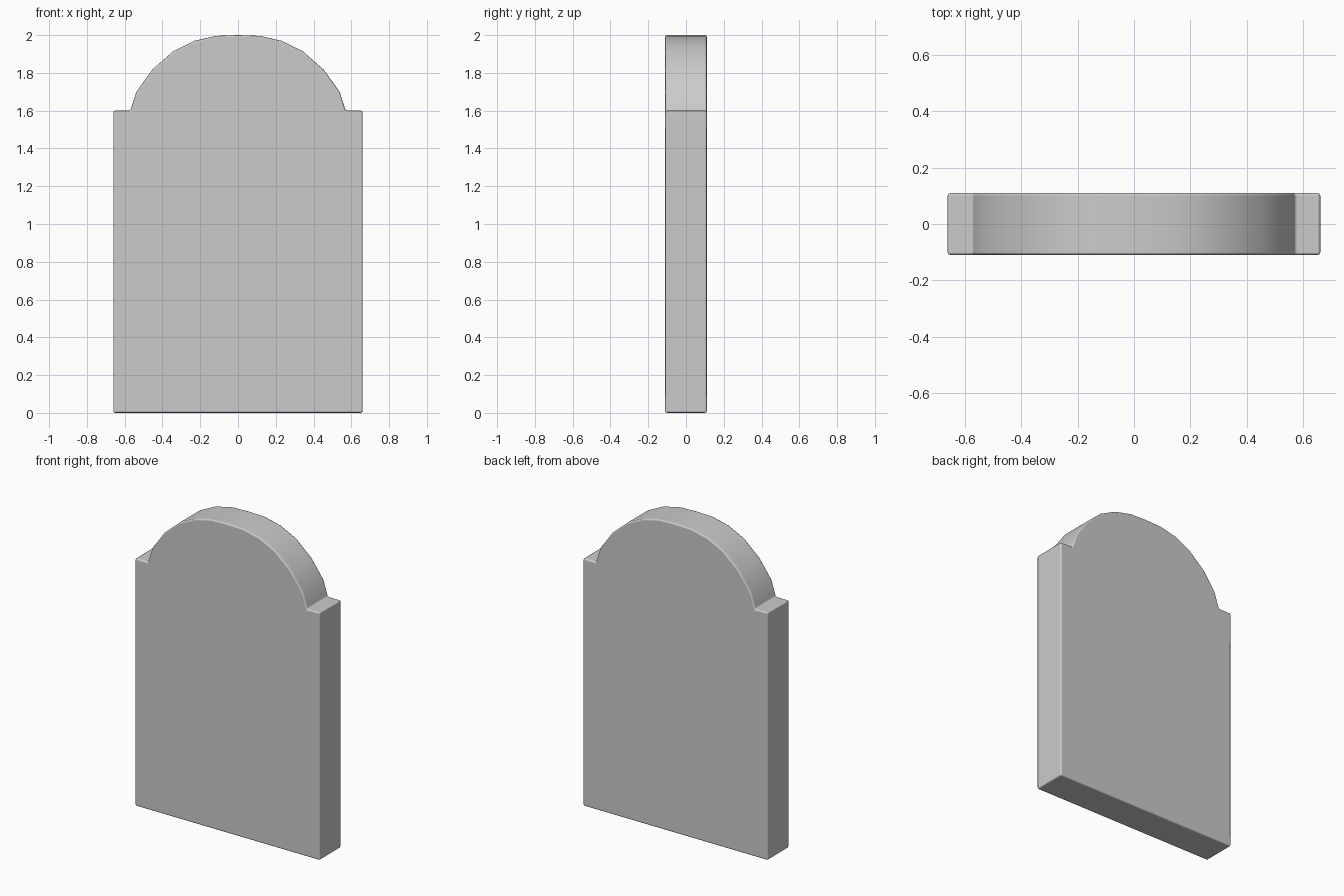
import bpy, bmesh

if "Cube" in bpy.data.objects:
    bpy.data.objects.remove(bpy.data.objects["Cube"])

HALF_DEPTH = 0.11

# Right half of the outline, from the base up to the crown of the arch
half = [(0.66, 0), (0.66, 1.6), (0.57, 1.6), (0.538, 1.7), (0.453, 1.818),
        (0.342, 1.915), (0.23, 1.97), (0.115, 1.996)]
outline = half + [(0, 2.0)] + [(-x, z) for x, z in reversed(half)]

# Slab: extrude the outline from front to back
bm = bmesh.new()
face = bm.faces.new([bm.verts.new((x, -HALF_DEPTH, z)) for x, z in outline])
ext = bmesh.ops.extrude_face_region(bm, geom=[face])
moved = [v for v in ext["geom"] if isinstance(v, bmesh.types.BMVert)]
bmesh.ops.translate(bm, verts=moved, vec=(0, 2 * HALF_DEPTH, 0))
bmesh.ops.recalc_face_normals(bm, faces=bm.faces)

mesh = bpy.data.meshes.new("arched_slab")
bm.to_mesh(mesh)
bm.free()
slab = bpy.data.objects.new("arched_slab", mesh)
bpy.context.collection.objects.link(slab)

# Softly rounded outer edges
bevel = slab.modifiers.new("edge_rounding", "BEVEL")
bevel.width = 0.01
bevel.segments = 2
bevel.limit_method = "ANGLE"
bevel.angle_limit = 0.7
bevel.harden_normals = True

# Smooth arch, crisp corners
bpy.context.view_layer.objects.active = slab
slab.select_set(True)
bpy.ops.object.shade_smooth_by_angle(angle=0.8)
